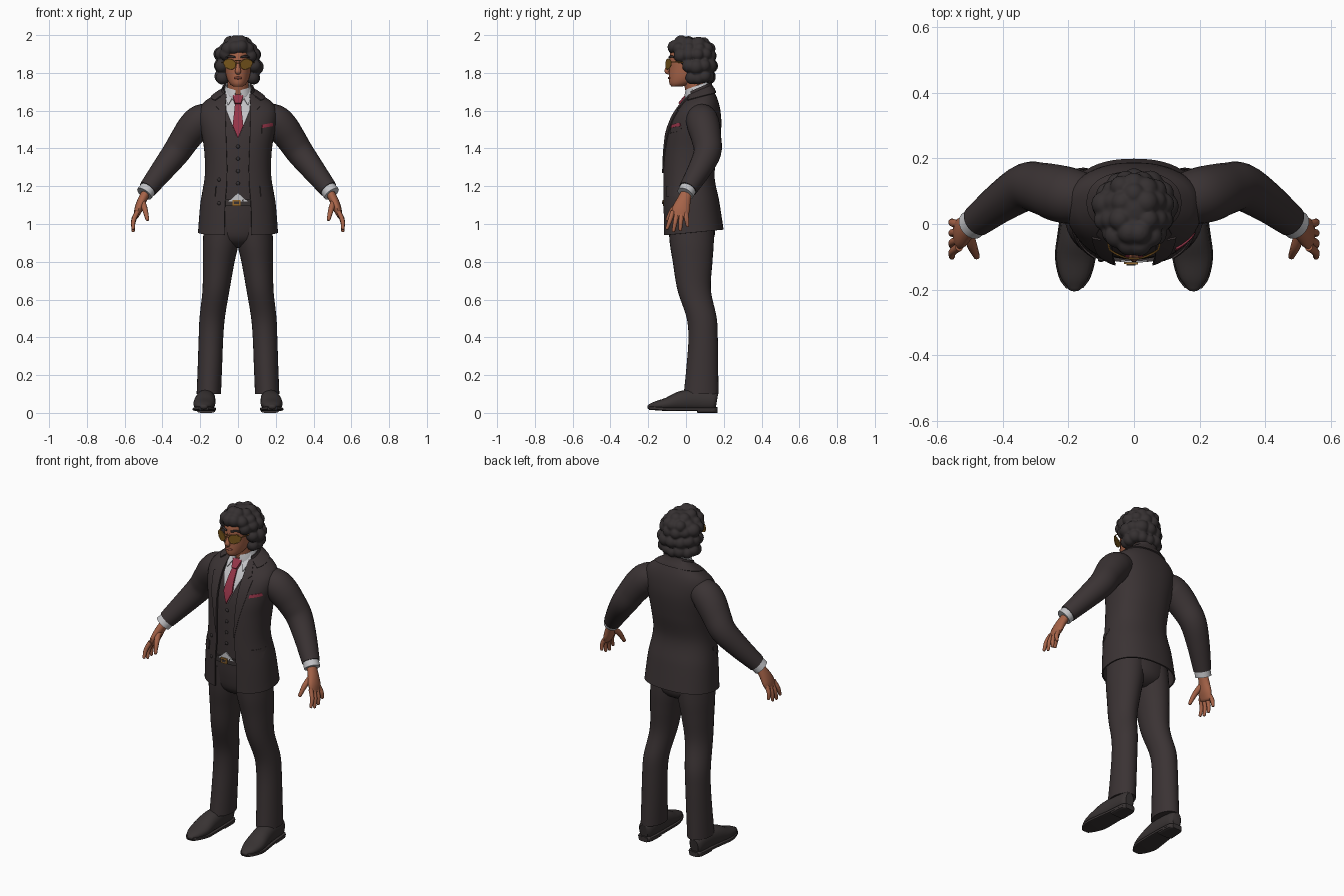
import bpy, bmesh, math, random
from mathutils import Vector

random.seed(4)
E = 0.86  # roundness of torso sections


def mat(name, r, g, b):
    m = bpy.data.materials.new(name)
    m.diffuse_color = (r, g, b, 1)
    return m


SUIT = mat("suit_charcoal", 0.043, 0.033, 0.034)
SHOE = mat("shoe_brown_black", 0.040, 0.033, 0.033)
HAIR = mat("hair_black", 0.036, 0.030, 0.031)
SHIRT = mat("shirt_grey_white", 0.55, 0.55, 0.57)
TIE = mat("tie_crimson", 0.30, 0.035, 0.065)
SKIN = mat("skin_brown", 0.38, 0.125, 0.065)
LIP = mat("lip_brown", 0.25, 0.07, 0.045)
LENS = mat("lens_amber", 0.19, 0.095, 0.012)
GOLD = mat("frame_gold", 0.30, 0.14, 0.025)


def interp(tab, t):
    """Smooth curve through table rows keyed by their first column."""
    t = min(max(t, tab[0][0]), tab[-1][0])
    i = max(k for k in range(len(tab) - 1) if tab[k][0] <= t)
    a, b = tab[i], tab[i + 1]
    p, q = tab[max(i - 1, 0)], tab[min(i + 2, len(tab) - 1)]
    h = b[0] - a[0]
    u = (t - a[0]) / h
    out = []
    for k in range(1, len(a)):
        m0 = (b[k] - p[k]) / (b[0] - p[0]) * h
        m1 = (q[k] - a[k]) / (q[0] - a[0]) * h
        out.append((2*u**3 - 3*u*u + 1)*a[k] + (u**3 - 2*u*u + u)*m0
                   + (3*u*u - 2*u**3)*b[k] + (u**3 - u*u)*m1)
    return out


def finish(name, bm, m, mirror=False, solid=0.0):
    bmesh.ops.remove_doubles(bm, verts=bm.verts, dist=1e-5)
    bmesh.ops.recalc_face_normals(bm, faces=bm.faces)
    me = bpy.data.meshes.new(name)
    bm.to_mesh(me)
    bm.free()
    me.materials.append(m)
    me.shade_smooth()
    me.set_sharp_from_angle(angle=math.radians(45))
    ob = bpy.data.objects.new(name, me)
    bpy.context.collection.objects.link(ob)
    if solid:
        s = ob.modifiers.new("thickness", 'SOLIDIFY')
        s.thickness, s.offset = solid, 0
        ob.modifiers.new("crisp_rim", 'EDGE_SPLIT').split_angle = math.radians(45)
    if mirror:
        ob.modifiers.new("mirror", 'MIRROR')
    return ob


def grid(name, rows, m, closed=True, cap=True, **kw):
    bm = bmesh.new()
    vs = [[bm.verts.new(p) for p in r] for r in rows]
    n = len(rows[0])
    for a, b in zip(vs, vs[1:]):
        for j in range(n if closed else n - 1):
            k = (j + 1) % n
            bm.faces.new((a[j], a[k], b[k], b[j]))
    if closed and cap:
        bm.faces.new(vs[0])
        bm.faces.new(vs[-1])
    return finish(name, bm, m, **kw)


def loft(name, tab, m, steps=24, n=28, **kw):
    """Upright loft; rows are (z, x0, x1, y_front, y_back)."""
    rows = []
    for i in range(steps + 1):
        z = tab[0][0] + (tab[-1][0] - tab[0][0]) * i / steps
        x0, x1, y0, y1 = interp(tab, z)
        rows.append([((x0 + x1)/2 + (x1 - x0)/2*math.sin(a), (y0 + y1)/2 - (y1 - y0)/2*math.cos(a), z)
                     for a in (2*math.pi*j/n for j in range(n))])
    return grid(name, rows, m, **kw)


def tube(name, pts, m, ref=(0, 1, 0), n=16, sub=4, e=1.0, tip=False, **kw):
    """Tube along a path; points are (x, y, z, radius_along_ref, other_radius)."""
    tab = [(i, *p) for i, p in enumerate(pts)]
    N = (len(pts) - 1) * sub
    S = [interp(tab, i / sub) for i in range(N + 1)]
    if tip:  # rounded end
        d = (Vector(S[-1][:3]) - Vector(S[-2][:3])).normalized()
        r = S[-1][4]
        for f, sc in ((0.5, 0.85), (0.85, 0.5)):
            S.append([*(Vector(S[N][:3]) + d*r*f), S[N][3]*sc, S[N][4]*sc])
    rows = []
    for i, s in enumerate(S):
        d = (Vector(S[min(i + 1, len(S) - 1)][:3]) - Vector(S[max(i - 1, 0)][:3])).normalized()
        u = Vector(ref)
        u = (u - d*u.dot(d)).normalized()
        v = d.cross(u)
        row = []
        for j in range(n):
            a = 2*math.pi*j/n
            c, q = math.cos(a), math.sin(a)
            row.append(Vector(s[:3]) + u*s[3]*math.copysign(abs(c)**e, c) + v*s[4]*math.copysign(abs(q)**e, q))
        rows.append(row)
    return grid(name, rows, m, **kw)


def ball(name, c, r, m, **kw):
    bm = bmesh.new()
    bmesh.ops.create_icosphere(bm, subdivisions=3, radius=1)
    for v in bm.verts:
        v.co = [c[k] + v.co[k]*r[k] for k in range(3)]
    return finish(name, bm, m, **kw)


# Jacket sections: z_front, z_back, half width, y_front, y_back
JACKET = [(0.94, 0.97, 0.208, -0.118, 0.195), (1.10, 1.12, 0.195, -0.120, 0.172),
          (1.25, 1.26, 0.172, -0.120, 0.147), (1.38, 1.40, 0.175, -0.116, 0.170),
          (1.48, 1.52, 0.193, -0.103, 0.183), (1.56, 1.60, 0.203, -0.075, 0.178),
          (1.61, 1.655, 0.185, -0.045, 0.165), (1.65, 1.70, 0.125, -0.014, 0.145),
          (1.675, 1.735, 0.078, 0.008, 0.128)]
OPEN = [(0.94, 0.072), (1.1, 0.068), (1.25, 0.058), (1.5, 0.066), (1.675, 0.068)]


def torso(t, a, inset=0.0):
    zb, rx, yf, yb = interp(JACKET, t)
    rx, yf, yb = rx - inset, yf + inset, yb - inset
    s, c = math.sin(a), math.cos(a)
    y = (yf + yb)/2 - (yb - yf)/2*math.copysign(abs(c)**E, c)
    return (rx*math.copysign(abs(s)**E, s), y, t + (zb - t)*(y - yf)/(yb - yf))


def surf(x, z):
    """Front y of the jacket at a given x and z."""
    lo, hi = 0.94, 1.675
    for _ in range(18):
        t = (lo + hi)/2
        a = math.asin(min(abs(x)/interp(JACKET, t)[1], 1)**(1/E))
        p = torso(t, a)
        lo, hi = (t, hi) if p[2] < z else (lo, t)
    return p[1] + 0.5*max(0, z - p[2])


def strip(name, rows, m, off, solid=0.006, slope=0.0, nx=6, **kw):
    """Cloth piece lying on the front; rows are (z, x0, x1)."""
    out = []
    for a, b in zip(rows, rows[1:]):
        for i in range(0 if a is rows[0] else 1, 5):
            z, x0, x1 = [p + (q - p)*i/4 for p, q in zip(a, b)]
            row = []
            for j in range(nx + 1):
                x = x0 + (x1 - x0)*j/nx
                zz = z + slope*(x - x0)
                row.append((x, surf(x, zz) - off, zz))
            out.append(row)
    return grid(name, out, m, closed=False, solid=solid, **kw)


# Jacket shell, open down the front
rows = []
for i in range(41):
    t = 0.94 + 0.735*i/40
    a0 = math.asin(min(interp(OPEN, t)[0]/interp(JACKET, t)[1], 0.95)**(1/E))
    rows.append([torso(t, a0 + (2*math.pi - 2*a0)*j/48) for j in range(49)])
grid("jacket", rows, SUIT, closed=False, solid=0.008)
# Waistcoat body
grid("waistcoat", [[torso(1.12 + 0.55*i/26, 2*math.pi*j/40, 0.013) for j in range(40)] for i in range(27)], SUIT)
# Jacket collar and lapels
rows = [[torso(t, math.radians(55 + 250*j/30), ins) for j in range(31)]
        for t, ins in ((1.645, -0.009), (1.66, -0.011), (1.675, -0.006))]
rows.append([(x*0.95, y, z + 0.016) for x, y, z in rows[-1]])
grid("jacket_collar", rows, SUIT, closed=False, solid=0.008)
strip("lapel", [(1.685, 0.06, 0.085), (1.62, 0.067, 0.115), (1.605, 0.067, 0.098), (1.60, 0.067, 0.128),
                (1.5, 0.064, 0.112), (1.38, 0.060, 0.082), (1.27, 0.056, 0.060)], SUIT, 0.008, mirror=True)
# Shirt front, tie and shirt collar
strip("shirt_front", [(1.68, -0.07, 0.07), (1.6, -0.062, 0.062), (1.45, -0.001, 0.001)], SHIRT, -0.007, nx=10)
strip("tie_blade", [(1.65, -0.014, 0.014), (1.52, -0.028, 0.028), (1.455, -0.001, 0.001)], TIE, 0.002, 0.01)
strip("tie_knot", [(1.682, -0.024, 0.024), (1.67, -0.027, 0.027), (1.635, -0.015, 0.015)], TIE, 0.008, 0.018)
strip("shirt_collar_wing", [(1.71, 0.014, 0.062), (1.68, 0.022, 0.068), (1.632, 0.05, 0.056)], SHIRT, 0.005, mirror=True)
rows = []
for zf, zb, r in ((1.655, 1.725, 0.072), (1.69, 1.745, 0.067), (1.71, 1.758, 0.062)):
    rows.append([(r*math.sin(a), 0.062 - r*math.cos(a), (zf + zb)/2 - (zb - zf)/2*math.cos(a))
                 for a in (math.radians(12 + 336*j/30) for j in range(31))])
grid("shirt_collar_band", rows, SHIRT, closed=False, solid=0.006)
# Shirt tail, belt and buckle
strip("shirt_tail", [(1.165, -0.001, 0.001), (1.12, -0.05, 0.05)], SHIRT, -0.006)
strip("belt", [(1.13, -0.08, 0.08), (1.095, -0.08, 0.08)], SHOE, -0.009, 0.012)
strip("buckle", [(1.128, -0.03, 0.012), (1.096, -0.03, 0.012)], GOLD, 0.0)
strip("buckle_inner", [(1.119, -0.022, 0.004), (1.105, -0.022, 0.004)], SHOE, 0.003)
# Pockets and pocket square
strip("hip_pocket_flap", [(1.2, 0.115, 0.182), (1.145, 0.12, 0.184)], SUIT, 0.006, 0.008, mirror=True)
strip("breast_pocket", [(1.508, 0.125, 0.183), (1.48, 0.125, 0.183)], SUIT, 0.005, slope=0.2)
strip("pocket_square", [(1.525, 0.128, 0.18), (1.507, 0.126, 0.183)], TIE, 0.006, 0.008, slope=0.2)
# Buttons
for i, (x, z) in enumerate([(0, 1.41), (0, 1.345), (0, 1.28), (0, 1.215), (-0.1, 1.235), (-0.1, 1.11)]):
    ball("button_%d" % i, (x, surf(x, z) + (0.01 if x == 0 else -0.004), z), (0.01, 0.006, 0.01), HAIR)

# Trousers
loft("trouser_leg", [(0.10, 0.090, 0.219, -0.012, 0.172), (0.25, 0.084, 0.213, 0.003, 0.170),
                     (0.40, 0.078, 0.208, 0.013, 0.168), (0.50, 0.070, 0.204, 0.004, 0.163),
                     (0.65, 0.045, 0.188, -0.045, 0.132), (0.80, 0.018, 0.186, -0.070, 0.140),
                     (0.90, -0.004, 0.186, -0.086, 0.147), (1.05, -0.02, 0.175, -0.095, 0.145)], SUIT, 32, mirror=True)
loft("trouser_seat", [(0.875, -0.06, 0.06, -0.02, 0.09), (0.91, -0.15, 0.15, -0.075, 0.142),
                      (1.0, -0.178, 0.178, -0.098, 0.155), (1.13, -0.172, 0.172, -0.105, 0.145)], SUIT, 12)

# Shoes
foot = [(0.168, 0.163, 0.06, 0.026, 0.042), (0.168, 0.14, 0.063, 0.042, 0.052), (0.169, 0.05, 0.068, 0.049, 0.058),
        (0.174, -0.03, 0.062, 0.055, 0.052), (0.179, -0.10, 0.047, 0.058, 0.034),
        (0.181, -0.16, 0.038, 0.044, 0.023), (0.181, -0.192, 0.032, 0.022, 0.014)]
tube("shoe_upper", foot, SHOE, ref=(1, 0, 0), e=0.9, tip=True, mirror=True)
tube("shoe_sole", [(x, y*1.02, 0.02 if y > -0.15 else 0.024, r + 0.004, 0.010) for x, y, z, r, h in foot],
     SHOE, ref=(1, 0, 0), e=0.5, mirror=True)
tube("shoe_heel", [(0.168, 0.167, 0.013, 0.030, 0.013), (0.168, 0.14, 0.013, 0.045, 0.013),
                   (0.169, 0.06, 0.013, 0.048, 0.013)], SHOE, ref=(1, 0, 0), e=0.5, mirror=True)

# Sleeves, cuffs and hands
tube("sleeve", [(x, y, z, r, r) for x, y, z, r in
                ((0.13, 0.08, 1.565, 0.07), (0.19, 0.085, 1.55, 0.085), (0.235, 0.095, 1.51, 0.086),
                 (0.28, 0.108, 1.45, 0.079), (0.328, 0.113, 1.378, 0.073),
                 (0.40, 0.07, 1.285, 0.062), (0.478, 0.01, 1.185, 0.049))], SUIT, n=24, mirror=True)
tube("shirt_cuff", [(0.470, 0.016, 1.195, 0.044, 0.044), (0.496, -0.004, 1.160, 0.045, 0.045)], SHIRT, n=24, mirror=True)
tube("palm", [(0.482, 0.006, 1.175, 0.028, 0.023), (0.508, -0.012, 1.125, 0.037, 0.024),
              (0.526, -0.026, 1.08, 0.047, 0.022), (0.538, -0.035, 1.045, 0.044, 0.015)], SKIN, tip=True, mirror=True)
for nm, y0, y1, z1 in (("index", -0.070, -0.100, 0.978), ("middle", -0.047, -0.066, 0.965),
                       ("ring", -0.024, -0.030, 0.970), ("little", -0.001, 0.008, 0.992)):
    tube(nm + "_finger", [(0.533, y0, 1.065, 0.013, 0.013), (0.553, (y0 + y1)/2, (1.05 + z1)/2 + 0.005, 0.012, 0.012),
                          (0.555, y1, z1, 0.009, 0.009)], SKIN, n=10, tip=True, mirror=True)
tube("thumb", [(0.505, -0.03, 1.115, 0.017, 0.017), (0.492, -0.070, 1.075, 0.015, 0.015),
               (0.480, -0.098, 1.025, 0.010, 0.010)], SKIN, n=10, tip=True, mirror=True)

# Head and face
tube("neck", [(0, 0.065, 1.65, 0.056, 0.056), (0, 0.05, 1.72, 0.055, 0.055), (0, 0.035, 1.80, 0.058, 0.058)], SKIN, n=24)
loft("head", [(1.727, -0.024, 0.024, -0.076, -0.025), (1.74, -0.042, 0.042, -0.087, 0.03),
              (1.775, -0.060, 0.060, -0.090, 0.09), (1.82, -0.069, 0.069, -0.089, 0.12),
              (1.87, -0.072, 0.072, -0.088, 0.125), (1.92, -0.066, 0.066, -0.078, 0.115),
              (1.955, -0.04, 0.04, -0.04, 0.08)], SKIN)
tube("nose", [(0, -0.084, 1.865, 0.008, 0.008), (0, -0.093, 1.835, 0.010, 0.011),
              (0, -0.101, 1.808, 0.016, 0.013), (0, -0.092, 1.797, 0.012, 0.006)], SKIN, ref=(1, 0, 0), tip=True)
ball("lips", (0, -0.088, 1.773), (0.023, 0.008, 0.007), LIP)
tube("eyebrow", [(0.014, -0.089, 1.882, 0.005, 0.005), (0.04, -0.080, 1.888, 0.006, 0.005),
                 (0.062, -0.058, 1.882, 0.004, 0.004)], HAIR, ref=(0, 0, 1), mirror=True)

# Glasses: teardrop lenses, wire rims, bridge and temples
rim = []
for k in range(25):
    a = 2*math.pi*k/24
    z = 0.027*math.sin(a)
    x = 0.043 + 0.031*math.cos(a) + (0.12*z if math.cos(a) < 0 else 0.2*z)
    rim.append((x, -0.106 + 5*x*x, 1.846 + z))
bm = bmesh.new()
bm.faces.new([bm.verts.new(p) for p in rim[:-1]])
finish("lens", bm, LENS, mirror=True, solid=0.004)
tube("lens_rim", [(*p, 0.0028, 0.0028) for p in rim], GOLD, n=6, sub=1, mirror=True)
for z in (1.852, 1.866):
    tube("bridge", [(x, -0.105, z, 0.0025, 0.0025) for x in (-0.016, 0, 0.016)], GOLD, n=6)
tube("temple", [(0.075, -0.078, 1.858, 0.003, 0.003), (0.083, -0.03, 1.856, 0.003, 0.003),
                (0.084, 0.05, 1.850, 0.003, 0.003)], GOLD, ref=(0, 0, 1), n=6, mirror=True)

# Wavy hair: curls fused over a cap
curls = [(0, 0.045, 1.885, 0.102)]
for z, cy, rx, ry, r, start, n in ((1.780, 0.058, 0.087, 0.068, 0.036, 66, 9), (1.838, 0.052, 0.096, 0.078, 0.039, 62, 9),
                                   (1.895, 0.040, 0.092, 0.090, 0.037, 42, 10), (1.932, 0.030, 0.070, 0.096, 0.036, 14, 11),
                                   (1.957, 0.030, 0.045, 0.060, 0.038, 20, 7)):
    for j in range(n):
        a = math.radians(start + (360 - 2*start)*j/(n - 1))
        k = random.uniform(0.95, 1.05)
        curls.append((rx*k*math.sin(a), cy - ry*k*math.cos(a), z + random.uniform(-0.008, 0.006), r*random.uniform(0.88, 1.06)))
bm = bmesh.new()
for x, y, z, r in curls:
    g = bmesh.ops.create_icosphere(bm, subdivisions=3, radius=r)
    bmesh.ops.translate(bm, verts=g["verts"], vec=(x, y, z))
hair = finish("hair", bm, HAIR)
rm = hair.modifiers.new("fuse", 'REMESH')
rm.mode, rm.voxel_size, rm.use_smooth_shade = 'VOXEL', 0.006, True
hair.modifiers.new("soften", 'SMOOTH').iterations = 2
